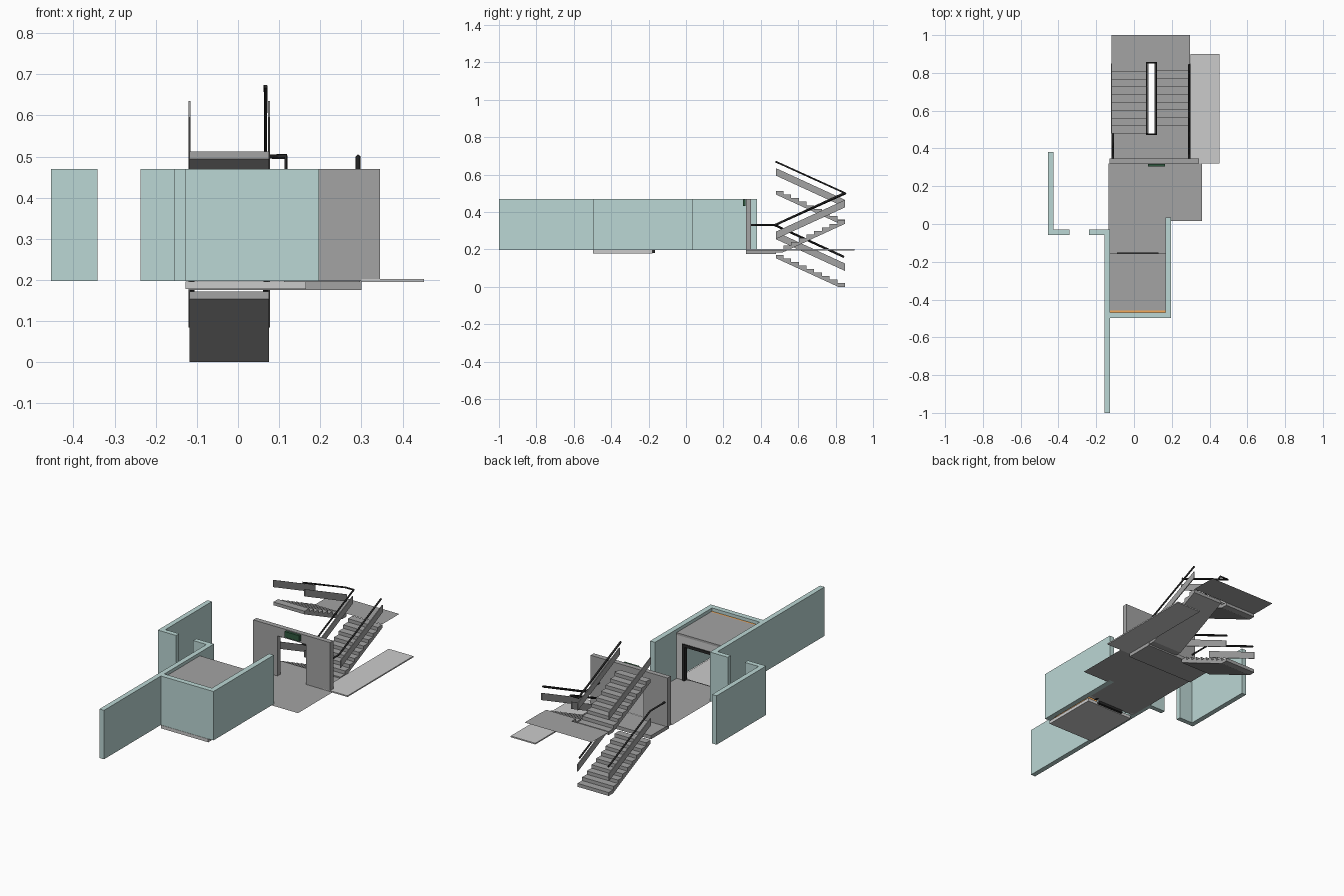
import bpy

if "Cube" in bpy.data.objects:
    bpy.data.objects.remove(bpy.data.objects["Cube"])


def material(name, r, g, b):
    m = bpy.data.materials.new(name)
    m.diffuse_color = (r, g, b, 1)
    m.use_nodes = True
    m.node_tree.nodes["Principled BSDF"].inputs["Base Color"].default_value = m.diffuse_color
    return m


TEAL = material("teal_glass", 0.50, 0.68, 0.66)
DARK = material("dark_grey", 0.37, 0.37, 0.37)
LIGHT = material("light_grey", 0.68, 0.68, 0.68)
BLACK = material("black", 0.02, 0.02, 0.02)
ORANGE = material("orange", 0.90, 0.40, 0.10)
GREEN = material("sign_green", 0.03, 0.10, 0.05)


def mesh(name, verts, faces, mat):
    me = bpy.data.meshes.new(name)
    me.from_pydata(verts, [], faces)
    me.materials.append(mat)
    ob = bpy.data.objects.new(name, me)
    bpy.context.collection.objects.link(ob)
    return ob


def prism(name, profile, a, b, mat, axis="x"):
    """Extrude a 2D profile: (y, z) along x, (x, z) along y or (x, y) along z."""
    def put(p, t):
        return {"x": (t, p[0], p[1]), "y": (p[0], t, p[1]), "z": (p[0], p[1], t)}[axis]
    n = len(profile)
    area = sum(profile[i - 1][0] * profile[i][1] - profile[i][0] * profile[i - 1][1] for i in range(n))
    if (area < 0) != (axis == "y"):
        profile = profile[::-1]
    verts = [put(p, a) for p in profile] + [put(p, b) for p in profile]
    faces = [tuple(reversed(range(n))), tuple(range(n, 2 * n))]
    faces += [(i, (i + 1) % n, n + (i + 1) % n, n + i) for i in range(n)]
    return mesh(name, verts, faces, mat)


def box(name, x0, x1, y0, y1, z0, z1, mat):
    return prism(name, [(x0, y0), (x1, y0), (x1, y1), (x0, y1)], z0, z1, mat, "z")


def sheet(name, outline, z, mat):
    return mesh(name, [(x, y, z) for x, y in outline], [tuple(range(len(outline)))], mat)


def rail(name, pts):
    cu = bpy.data.curves.new(name, "CURVE")
    cu.dimensions = "3D"
    cu.bevel_depth = 0.006
    cu.bevel_resolution = 0
    cu.use_fill_caps = True
    sp = cu.splines.new("POLY")
    sp.points.add(len(pts) - 1)
    for p, c in zip(sp.points, pts):
        p.co = (*c, 1)
    cu.materials.append(BLACK)
    ob = bpy.data.objects.new(name, cu)
    bpy.context.collection.objects.link(ob)


F, T = 0.197, 0.47  # storey floor and wall top

# Shaft walls and lobby walls
prism("shaft_wall", [(-0.155, -1), (-0.127, -1), (-0.127, -0.498), (0.197, -0.498), (0.197, 0.035),
                     (0.167, 0.035), (0.167, -0.468), (-0.127, -0.468), (-0.127, -0.03),
                     (-0.237, -0.03), (-0.237, -0.057), (-0.155, -0.057)], F, T, TEAL, "z")
prism("side_wall", [(-0.455, -0.057), (-0.342, -0.057), (-0.342, -0.03), (-0.427, -0.03),
                    (-0.427, 0.38), (-0.455, 0.38)], F, T, TEAL, "z")

# Lobby floor and outside slab
sheet("lobby_floor", [(-0.135, -0.17), (0.167, -0.17), (0.167, 0.015), (0.36, 0.015),
                      (0.36, 0.32), (-0.135, 0.32)], F, DARK)
box("outer_slab", 0.30, 0.452, 0.32, 0.90, 0.195, 0.202, LIGHT)

# Stairwell wall with doorway and sign
prism("stairwell_wall", [(-0.13, F), (0.02, F), (0.02, 0.42), (0.195, 0.42), (0.195, F),
                         (0.345, F), (0.345, T), (-0.13, T)], 0.32, 0.348, DARK, "y")
box("exit_sign", 0.075, 0.165, 0.304, 0.318, 0.433, 0.466, GREEN)

# Lift cabin
box("lift_floor", -0.127, 0.165, -0.498, -0.18, 0.178, 0.196, LIGHT)
box("lift_sill", -0.06, 0.10, -0.18, -0.165, 0.182, 0.196, BLACK)
box("lift_roof", -0.127, 0.167, -0.458, -0.155, 0.44, 0.452, DARK)
box("lift_back_panel", -0.127, 0.167, -0.468, -0.458, F, 0.452, ORANGE)
prism("lift_front", [(-0.127, F), (-0.09, F), (-0.09, 0.40), (0.13, 0.40), (0.13, F),
                     (0.167, F), (0.167, 0.44), (-0.127, 0.44)], -0.172, -0.156, LIGHT, "y")
prism("lift_door_frame", [(-0.09, F), (-0.075, F), (-0.075, 0.385), (0.115, 0.385), (0.115, F),
                          (0.13, F), (0.13, 0.40), (-0.09, 0.40)], -0.175, -0.15, BLACK, "y")

# Stair flights with floating side stringers
STEPS, RISE, Y0, Y1 = 9, 0.019, 0.48, 0.85


def flight(name, x0, x1, low, high, z, rail_low):
    d = (high - low) / STEPS
    pts = [(low, z - RISE)]
    for i in range(STEPS):
        pts += [(low + i * d, z + i * RISE), (low + (i + 1) * d, z + i * RISE)]
    pts += [(high, z + 8 * RISE - 0.018), (low + 0.9 * d, z - RISE)]
    prism(name, pts, x0, x1, DARK)
    band = [(low, rail_low - 0.075), (high, rail_low + 0.095),
            (high, rail_low + 0.135), (low, rail_low - 0.035)]
    for side, x in (("left", x0), ("right", x1)):
        prism(f"{name}_{side}_stringer", band, x - 0.0025, x + 0.0025, DARK)


flight("lower_flight", -0.118, 0.075, Y1, Y0, 0.0195, 0.16)
flight("middle_flight", 0.112, 0.296, Y0, Y1, 0.203, 0.33)
flight("upper_flight", -0.118, 0.075, Y1, Y0, 0.36, 0.50)

# Landings
box("floor_landing", -0.12, 0.30, 0.32, Y0, 0.176, 0.196, DARK)
sheet("half_landing", [(-0.118, Y1), (0.296, Y1), (0.296, 1.0), (-0.118, 1.0)], 0.357, DARK)

# Handrails
rail("inner_handrail", [(0.067, 0.845, 0.16), (0.067, 0.475, 0.33), (0.117, 0.475, 0.33),
                        (0.117, 0.853, 0.50), (0.067, 0.853, 0.50), (0.067, 0.478, 0.67)])
rail("left_handrail", [(-0.112, 0.845, 0.16), (-0.112, 0.475, 0.33), (-0.112, 0.348, 0.33)])
rail("right_handrail", [(0.292, 0.845, 0.50), (0.292, 0.475, 0.33), (0.292, 0.348, 0.33)])
